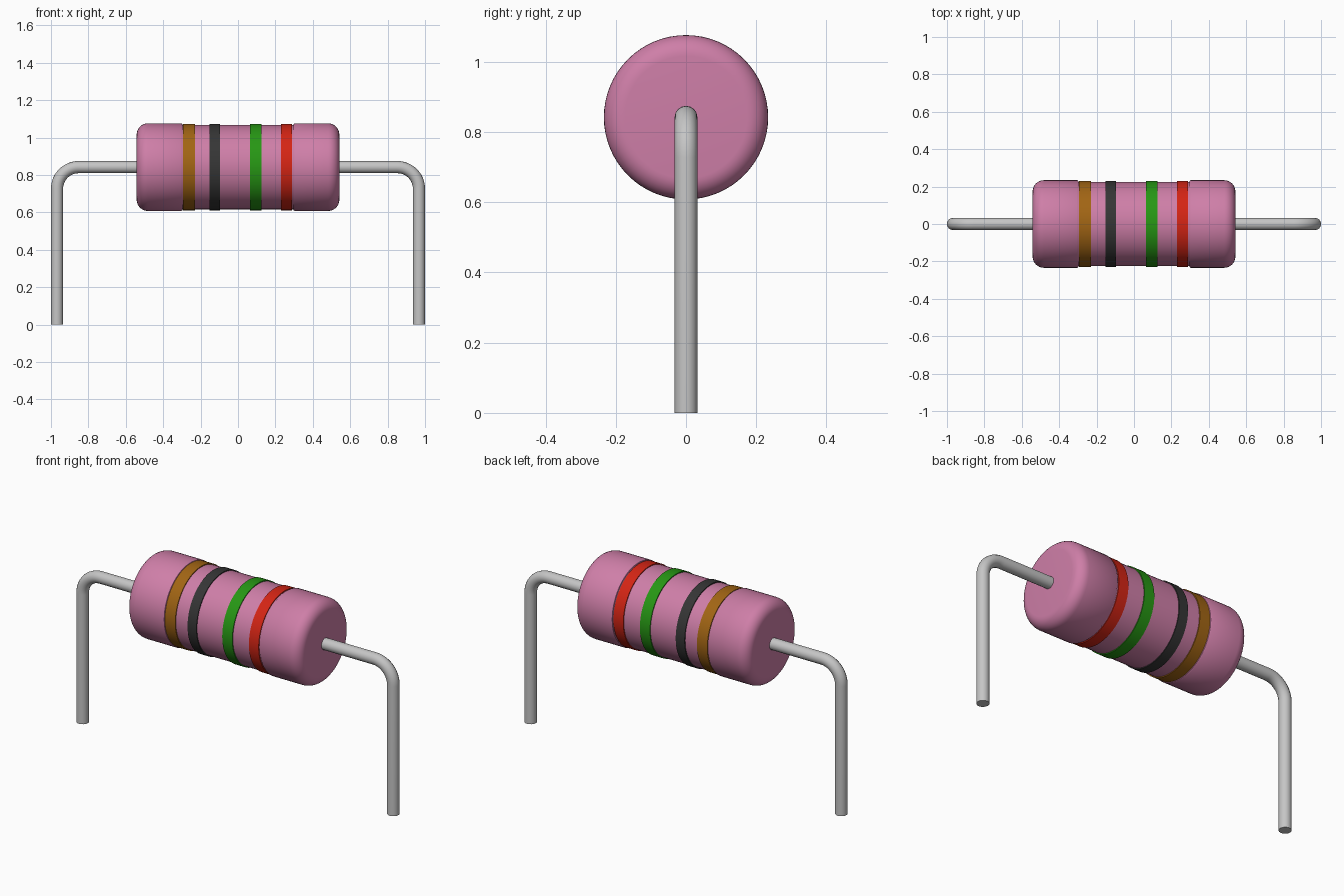
import bpy, bmesh, math

cube = bpy.data.objects.get("Cube")
if cube:
    bpy.data.objects.remove(cube, do_unlink=True)

AXIS_Z = 0.842      # height of the body axis
WIRE_R = 0.0325
SEGMENTS = 64


def material(name, rgb):
    m = bpy.data.materials.new(name)
    m.use_nodes = True
    m.diffuse_color = (*rgb, 1)
    m.node_tree.nodes["Principled BSDF"].inputs["Base Color"].default_value = (*rgb, 1)
    return m


pink = material("pink_coating", (0.62, 0.21, 0.39))
metal = material("grey_metal", (0.56, 0.56, 0.56))


def smooth(obj, angle=35):
    bpy.ops.object.select_all(action='DESELECT')
    obj.select_set(True)
    bpy.context.view_layer.objects.active = obj
    bpy.ops.object.shade_smooth_by_angle(angle=math.radians(angle))


def lathe(name, profile, mat, closed=False):
    """Spin (x, radius) points around the body axis."""
    bm = bmesh.new()
    verts = [bm.verts.new((x, 0, r)) for x, r in profile]
    pairs = list(zip(verts, verts[1:]))
    if closed:
        pairs.append((verts[-1], verts[0]))
    edges = [bm.edges.new(p) for p in pairs]
    bmesh.ops.spin(bm, geom=verts + edges, cent=(0, 0, 0), axis=(1, 0, 0),
                   angle=math.tau, steps=SEGMENTS)
    bmesh.ops.remove_doubles(bm, verts=bm.verts, dist=1e-5)
    bmesh.ops.recalc_face_normals(bm, faces=bm.faces)
    mesh = bpy.data.meshes.new(name)
    bm.to_mesh(mesh)
    bm.free()
    obj = bpy.data.objects.new(name, mesh)
    obj.location.z = AXIS_Z
    bpy.context.collection.objects.link(obj)
    mesh.materials.append(mat)
    smooth(obj)
    return obj


# Body: rounded end caps with a slightly slimmer waist
END, CAP_R, WAIST_R, ROUND = 0.542, 0.234, 0.2255, 0.06
half = [(END, 0)]
for i in range(9):
    a = math.radians(90 * i / 8)
    half.append((END - ROUND + ROUND * math.cos(a), CAP_R - ROUND + ROUND * math.sin(a)))
half += [(0.303, CAP_R), (0.298, CAP_R - 0.003), (0.296, WAIST_R)]
lathe("body", half + [(-x, r) for x, r in reversed(half)], pink)

# Painted colour bands around the waist
bands = [
    ("brown", -0.294, -0.229, (0.36, 0.13, 0.007)),
    ("black", -0.153, -0.097, (0.036, 0.036, 0.036)),
    ("green", 0.063, 0.126, (0.02, 0.31, 0.007)),
    ("red", 0.229, 0.290, (0.66, 0.018, 0.007)),
]
for colour, x0, x1, rgb in bands:
    ring = [(x0, 0.223), (x0, 0.2305), (x1, 0.2305), (x1, 0.223)]
    lathe(colour + "_band", ring, material(colour + "_paint", rgb), closed=True)

# Bent wire leads
BEND = 0.115
LEG_X = 1 - WIRE_R
for side, s in (("left", 1), ("right", -1)):
    path = [(s * 0.5, AXIS_Z)]
    for i in range(13):
        a = math.radians(90 * i / 12)
        path.append((s * (LEG_X - BEND + BEND * math.sin(a)),
                     AXIS_Z - BEND + BEND * math.cos(a)))
    path.append((s * LEG_X, 0))
    curve = bpy.data.curves.new(side + "_lead", 'CURVE')
    curve.dimensions = '3D'
    curve.bevel_depth = WIRE_R
    curve.bevel_resolution = 6
    curve.use_fill_caps = True
    spline = curve.splines.new('POLY')
    spline.points.add(len(path) - 1)
    for point, (x, z) in zip(spline.points, path):
        point.co = (x, 0, z, 1)
    curve.materials.append(metal)
    lead = bpy.data.objects.new(side + "_lead", curve)
    bpy.context.collection.objects.link(lead)
    bpy.ops.object.select_all(action='DESELECT')
    lead.select_set(True)
    bpy.context.view_layer.objects.active = lead
    bpy.ops.object.convert(target='MESH')
    smooth(bpy.context.view_layer.objects.active)
